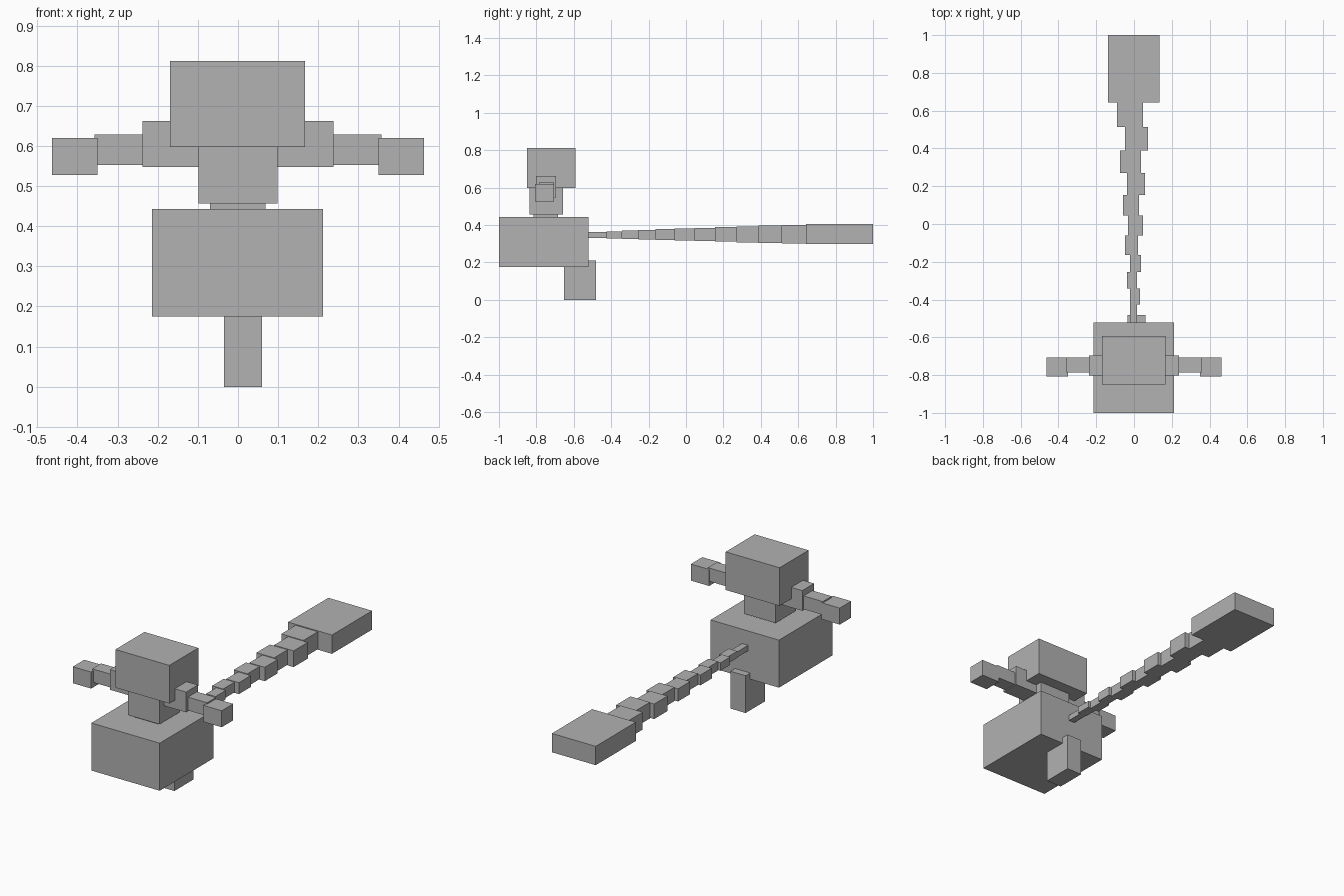
import bpy
from mathutils import Matrix, Vector
import bmesh

cube = bpy.data.objects.get("Cube")
if cube:
    bpy.data.objects.remove(cube, do_unlink=True)

# Single plain grey
grey = bpy.data.materials.new("plain_grey")
grey.use_nodes = True
colour = (0.445, 0.445, 0.445, 1)
grey.diffuse_color = colour
grey.node_tree.nodes["Principled BSDF"].inputs["Base Color"].default_value = colour


def box(name, x, y, z):
    """Flat-shaded box spanning the given (min, max) ranges."""
    lo, hi = Vector((x[0], y[0], z[0])), Vector((x[1], y[1], z[1]))
    bm = bmesh.new()
    bmesh.ops.create_cube(bm, size=1, matrix=Matrix.Diagonal((*(hi - lo), 1)))
    mesh = bpy.data.meshes.new(name)
    bm.to_mesh(mesh)
    bm.free()
    mesh.materials.append(grey)
    obj = bpy.data.objects.new(name, mesh)
    obj.location = (lo + hi) / 2
    bpy.context.collection.objects.link(obj)
    return obj


# Head, chest, waist, lower body and the single leg
box("head", (-0.169, 0.167), (-0.85, -0.592), (0.597, 0.812))
box("chest", (-0.099, 0.098), (-0.838, -0.657), (0.457, 0.6))
box("waist", (-0.07, 0.068), (-0.815, -0.685), (0.43, 0.46))
box("lower_body", (-0.214, 0.212), (-1.0, -0.522), (0.175, 0.443))
box("leg", (-0.035, 0.06), (-0.652, -0.481), (0.0, 0.21))

# Arms, stepped outwards on both sides
for side, s in (("left", 1), ("right", -1)):
    for part, x, y, z in (
        ("shoulder", (0.09, 0.238), (-0.801, -0.696), (0.548, 0.662)),
        ("forearm", (0.23, 0.358), (-0.786, -0.707), (0.553, 0.628)),
        ("hand", (0.35, 0.464), (-0.808, -0.706), (0.527, 0.62)),
    ):
        box(f"{side}_{part}", sorted((s * x[0], s * x[1])), y, z)

# Tail: zigzag segments growing towards a flat paddle (y start, x min, x max)
tail = [
    (-0.53, -0.022, 0.016), (-0.426, -0.022, 0.032), (-0.341, -0.037, 0.016),
    (-0.253, -0.022, 0.037), (-0.163, -0.047, 0.021), (-0.061, -0.031, 0.048),
    (0.045, -0.058, 0.027), (0.154, -0.037, 0.059), (0.269, -0.073, 0.037),
    (0.388, -0.047, 0.075), (0.514, -0.09, 0.048),
]
ends = [seg[0] for seg in tail[1:]] + [0.643]
for i, ((y0, x0, x1), y1) in enumerate(zip(tail, ends)):
    t = i / (len(tail) - 1)
    mid, half = 0.347 + 0.004 * t, 0.0155 + 0.0335 * t
    box(f"tail_segment_{i + 1}", (x0, x1), (y0, y1), (mid - half, mid + half))
box("tail_paddle", (-0.137, 0.136), (0.642, 1.0), (0.299, 0.405))
